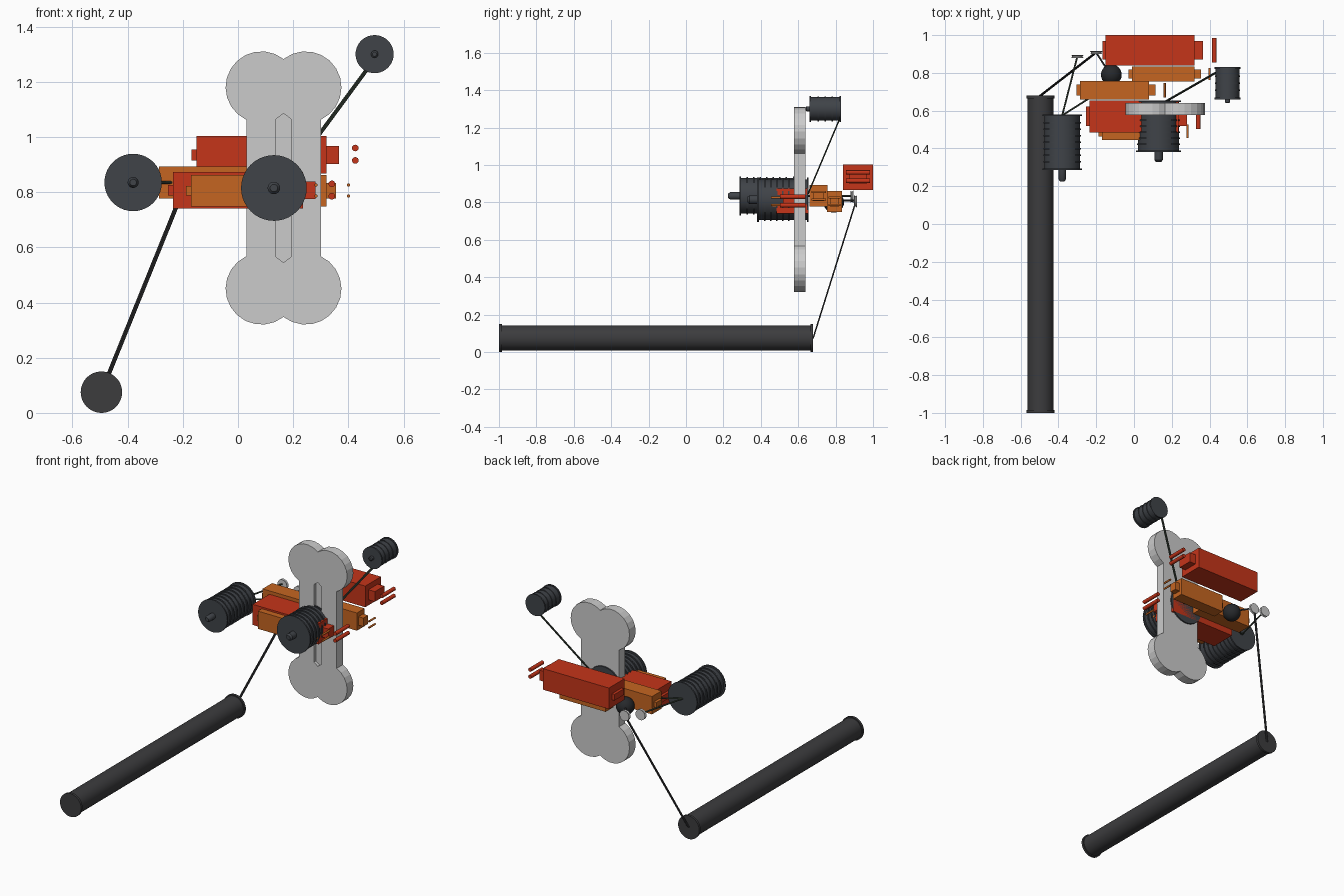
import bpy, bmesh, math
from mathutils import Vector

if "Cube" in bpy.data.objects:
    bpy.data.objects.remove(bpy.data.objects["Cube"])


def material(name, rgb):
    m = bpy.data.materials.new(name)
    m.diffuse_color = (*rgb, 1)
    m.use_nodes = True
    m.node_tree.nodes["Principled BSDF"].inputs["Base Color"].default_value = m.diffuse_color
    return m


RED = material("red", (0.56, 0.035, 0.01))
ORANGE = material("orange", (0.56, 0.13, 0.015))
SLATE = material("slate", (0.05, 0.056, 0.065))
DARK = material("dark", (0.045, 0.045, 0.048))
BLACK = material("black", (0.02, 0.022, 0.025))
CABLE = material("cable", (0.05, 0.07, 0.05))


def finish(name, bm, mat=None, smooth=False):
    bmesh.ops.recalc_face_normals(bm, faces=bm.faces)
    me = bpy.data.meshes.new(name)
    bm.to_mesh(me)
    bm.free()
    ob = bpy.data.objects.new(name, me)
    bpy.context.collection.objects.link(ob)
    if mat:
        me.materials.append(mat)
    if smooth:
        bpy.ops.object.select_all(action='DESELECT')
        ob.select_set(True)
        bpy.context.view_layer.objects.active = ob
        bpy.ops.object.shade_smooth_by_angle(angle=math.radians(35))
    return ob


def lathe(name, x, z, profile, mat=None, n=40):
    """Turn (y, radius) pairs about an axis along y."""
    bm = bmesh.new()
    rings = []
    for y, r in profile:
        rings.append([bm.verts.new((x + r * math.cos(2 * math.pi * i / n), y,
                                    z + r * math.sin(2 * math.pi * i / n))) for i in range(n)])
    for a, b in zip(rings, rings[1:]):
        for i in range(n):
            bm.faces.new((a[i], a[(i + 1) % n], b[(i + 1) % n], b[i]))
    bm.faces.new(rings[0])
    bm.faces.new(rings[-1])
    return finish(name, bm, mat, True)


def drum(name, x, z, y0, y1, r, tip, groups):
    """Ribbed cable drum with flanges and a pointed spindle at the front."""
    rs, b = r * 0.19, r * 0.91
    p = [(y0 - tip, rs * 0.6), (y0 - tip * 0.8, rs), (y0, rs), (y0, r), (y0 + 0.009, r), (y0 + 0.009, b)]
    step = (y1 - y0 - 0.018) / groups
    for i in range(1, groups):
        y = y0 + 0.009 + i * step
        p += [(y - 0.004, b), (y - 0.004, b * 1.06), (y + 0.004, b * 1.06), (y + 0.004, b)]
    p += [(y1 - 0.009, b), (y1 - 0.009, r), (y1, r)]
    return lathe(name, x, z, p, SLATE)


def box(name, lo, hi, mat):
    bm = bmesh.new()
    bmesh.ops.create_cube(bm, size=1)
    for v in bm.verts:
        v.co = Vector([lo[i] + (v.co[i] + 0.5) * (hi[i] - lo[i]) for i in range(3)])
    return finish(name, bm, mat)


def rod(name, a, b, r, mat=CABLE, n=10):
    a, b = Vector(a), Vector(b)
    bm = bmesh.new()
    bmesh.ops.create_cone(bm, cap_ends=True, segments=n, radius1=r, radius2=r, depth=(b - a).length)
    rot = (b - a).to_track_quat('Z', 'Y')
    for v in bm.verts:
        v.co = rot @ v.co + (a + b) / 2
    return finish(name, bm, mat, True)


def motor(name, lo, hi, mat, nose, pin_x, pin_z, pin_r):
    """Box body with a nub on each end and a pair of free pins."""
    box(name + "_body", lo, hi, mat)
    cy, cz = (lo[1] + hi[1]) / 2, (lo[2] + hi[2]) / 2
    hy, hz = (hi[1] - lo[1]) * 0.3, (hi[2] - lo[2]) * 0.24
    box(name + "_nose", (hi[0], cy - hy, cz - hz), (hi[0] + nose, cy + hy, cz + hz), mat)
    box(name + "_tail", (lo[0] - 0.018, cy - hy, cz - hz * 0.6), (lo[0], cy + hy, cz + hz * 0.6), mat)
    w = (hi[1] - lo[1]) * 0.4
    for i, z in enumerate(pin_z):
        rod(f"{name}_pin_{i + 1}", (pin_x, cy - w, z), (pin_x, cy + w, z), pin_r, mat, 16)


# long floor tube with end flanges
lathe("floor_tube", -0.495, 0.075, [(-1, 0.075), (-0.985, 0.075), (-0.985, 0.068),
                                    (0.665, 0.068), (0.665, 0.075), (0.68, 0.075)], DARK, 48)

# bone-shaped plate, outlined from one lobe arc mirrored around the centre
CX, CZ = 0.165, 0.815
a0, a1 = math.atan2(-0.118, -0.055) + 2 * math.pi, math.atan2(0.1025, 0.08)
arc = [(-0.08 + 0.13 * math.cos(a0 + (a1 - a0) * i / 12),
        0.365 + 0.13 * math.sin(a0 + (a1 - a0) * i / 12)) for i in range(13)]
half = arc + [(-x, z) for x, z in reversed(arc[:-1])]
outline = half + [(-x, -z) for x, z in half]


def plate(name, pts, y0, y1):
    bm = bmesh.new()
    f = bm.faces.new([bm.verts.new((CX + x, y0, CZ + z)) for x, z in pts])
    ext = bmesh.ops.extrude_face_region(bm, geom=[f])["geom"]
    bmesh.ops.translate(bm, vec=(0, y1 - y0, 0), verts=[v for v in ext if isinstance(v, bmesh.types.BMVert)])
    return finish(name, bm)


bone = plate("bone_plate", outline, 0.577, 0.64)
groove = plate("groove_cutter", [(-0.027, -0.25), (0, -0.27), (0.027, -0.25),
                                 (0.027, 0.25), (0, 0.27), (-0.027, 0.25)], 0.55, 0.597)
groove.hide_render = True
groove.hide_viewport = True
cut = bone.modifiers.new("groove", 'BOOLEAN')
cut.operation, cut.object, cut.solver = 'DIFFERENCE', groove, 'EXACT'

# cable drums
drum("left_drum", -0.38, 0.835, 0.285, 0.58, 0.104, 0.06, 8)
drum("centre_drum", 0.13, 0.815, 0.38, 0.655, 0.119, 0.052, 8)
drum("upper_drum", 0.495, 1.30, 0.66, 0.83, 0.069, 0.02, 4)

# motor blocks
motor("back_red", (-0.15, 0.84, 0.867), (0.32, 1.0, 1.003), RED, 0.046, 0.425, (0.96, 0.915), 0.012)
motor("back_orange", (-0.01, 0.755, 0.748), (0.32, 0.833, 0.862), ORANGE, 0.035, 0.4, (0.826, 0.786), 0.006)
motor("middle_orange", (-0.287, 0.66, 0.777), (0.08, 0.757, 0.892), ORANGE, 0.035, 0.163, (0.855, 0.815), 0.006)
motor("front_red", (-0.235, 0.485, 0.74), (0.235, 0.655, 0.873), RED, 0.046, 0.34, (0.83, 0.785), 0.012)
motor("front_orange", (-0.17, 0.445, 0.748), (0.2, 0.535, 0.862), ORANGE, 0.035, 0.283, (0.826, 0.786), 0.006)

# pivot ball
bm = bmesh.new()
bmesh.ops.create_uvsphere(bm, u_segments=24, v_segments=14, radius=0.055)
bmesh.ops.translate(bm, vec=(-0.12, 0.79, 0.80), verts=bm.verts)
finish("pivot_ball", bm, BLACK, True)

# guide pulleys
for i, (x, y, z) in enumerate([(-0.2, 0.907, 0.805), (-0.3, 0.887, 0.83)]):
    lathe(f"guide_pulley_{i + 1}", x, z, [(y - 0.008, 0.034), (y - 0.003, 0.028),
                                          (y + 0.003, 0.028), (y + 0.008, 0.034)], None, 24)

# cables
for i, d in enumerate((-0.004, 0.004)):
    rod(f"upper_cable_{i + 1}", (0.475 + d, 0.825, 1.255), (0.17 + d, 0.65, 0.84), 0.004)
    rod(f"floor_cable_{i + 1}", (-0.495 + d, 0.68, 0.075), (-0.202 + d, 0.907, 0.8), 0.004, DARK)
rod("pulley_cable", (-0.2, 0.907, 0.81), (-0.13, 0.80, 0.81), 0.005, DARK)
rod("left_cable_back", (-0.38, 0.575, 0.835), (-0.3, 0.887, 0.835), 0.005)
rod("left_cable_side", (-0.38, 0.575, 0.835), (-0.23, 0.67, 0.835), 0.005)
